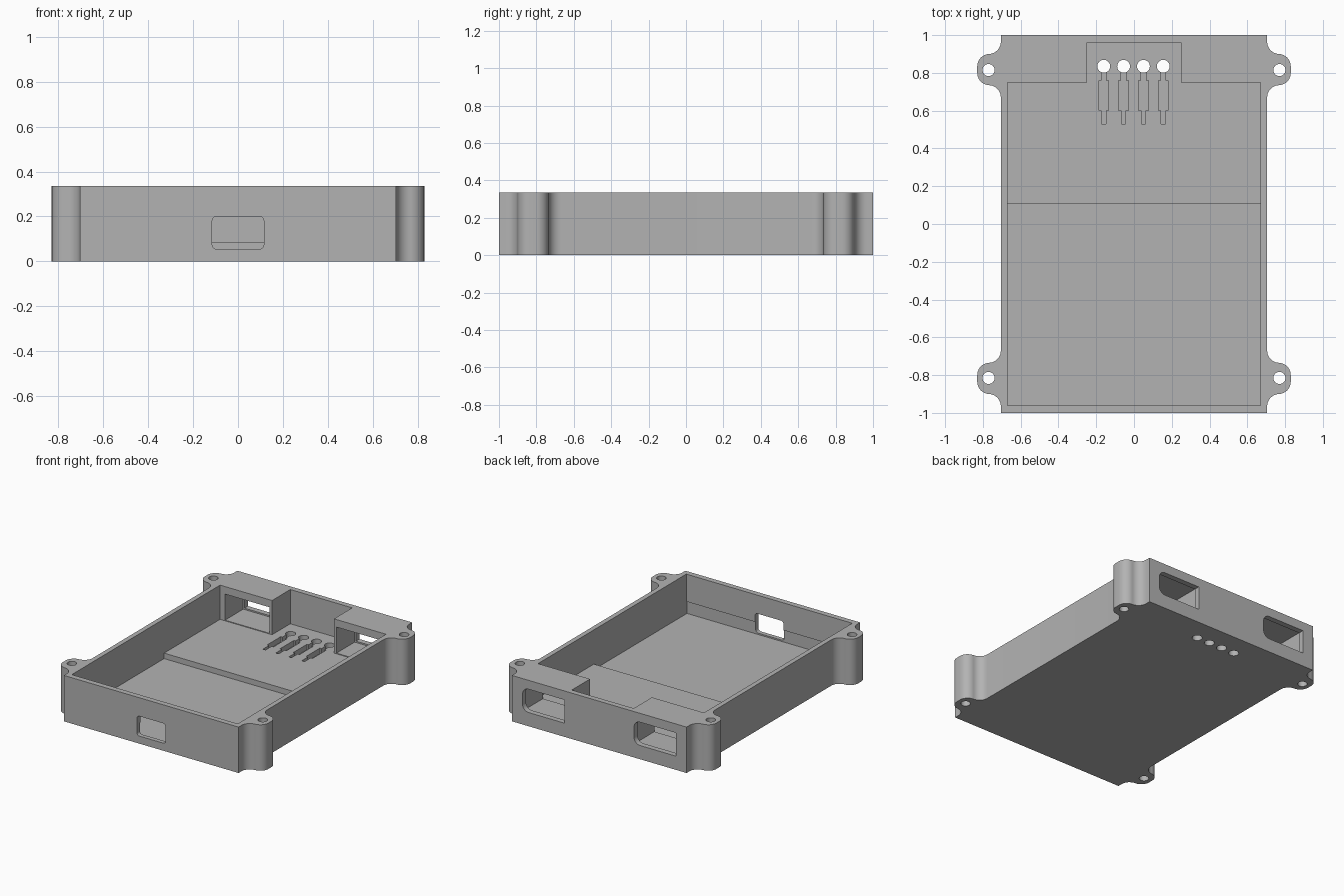
import bpy, bmesh
from math import sin, cos, radians

if "Cube" in bpy.data.objects:
    bpy.data.objects.remove(bpy.data.objects["Cube"], do_unlink=True)

H = 0.335          # tray height
W = 0.705          # half width of the outer walls
IN_X, IN_Y = 0.67, 0.96
FLOOR, STEP = 0.045, 0.085

plastic = bpy.data.materials.new("grey plastic")
plastic.use_nodes = True
grey = (0.45, 0.45, 0.45, 1)
plastic.diffuse_color = grey
bsdf = next(n for n in plastic.node_tree.nodes if n.type == 'BSDF_PRINCIPLED')
bsdf.inputs["Base Color"].default_value = grey


def arc(cx, cy, r, a0, a1, n=10):
    angles = [radians(a0 + (a1 - a0) * i / n) for i in range(n + 1)]
    return [(cx + r * cos(a), cy + r * sin(a)) for a in angles]


def rect(x0, x1, y0, y1):
    return [(x0, y0), (x1, y0), (x1, y1), (x0, y1)]


def rounded(x0, x1, y0, y1, r, left=True):
    """Rectangle with rounded right corners, and optionally left ones."""
    pts = arc(x1 - r, y0 + r, r, -90, 0) + arc(x1 - r, y1 - r, r, 0, 90)
    if left:
        return pts + arc(x0 + r, y1 - r, r, 90, 180) + arc(x0 + r, y0 + r, r, 180, 270)
    return pts + [(x0, y1), (x0, y0)]


def prism(name, pts, lo, hi, axis='z'):
    """Extrude a closed outline along z (x, y points) or y (x, z points)."""
    place = (lambda p, d: (p[0], p[1], d)) if axis == 'z' else (lambda p, d: (p[0], d, p[1]))
    bm = bmesh.new()
    base = bm.faces.new([bm.verts.new(place(p, lo)) for p in pts])
    ext = bmesh.ops.extrude_face_region(bm, geom=[base])
    move = (0, 0, hi - lo) if axis == 'z' else (0, hi - lo, 0)
    bmesh.ops.translate(bm, verts=[v for v in ext["geom"] if isinstance(v, bmesh.types.BMVert)], vec=move)
    bmesh.ops.recalc_face_normals(bm, faces=bm.faces)
    mesh = bpy.data.meshes.new(name)
    bm.to_mesh(mesh)
    bm.free()
    mesh.materials.append(plastic)
    obj = bpy.data.objects.new(name, mesh)
    bpy.context.collection.objects.link(obj)
    return obj


# Outer outline with four flared screw ears
quarter = ([(W, 1)] + arc(0.77, 0.965, 0.065, 180, 270) + arc(0.765, 0.835, 0.065, 90, 0)
           + arc(0.765, 0.80, 0.065, 0, -90) + arc(0.77, 0.67, 0.065, 90, 180))
side = quarter + [(x, -y) for x, y in reversed(quarter)]
outline = side + [(-x, y) for x, y in reversed(side)]
tray = prism("enclosure_tray", outline, 0, H)


def cut(name, pts, lo, hi, axis='z'):
    cutter = prism(name, pts, lo, hi, axis)
    cutter.hide_render = True
    mod = tray.modifiers.new(name, 'BOOLEAN')
    mod.operation, mod.solver, mod.object = 'DIFFERENCE', 'EXACT', cutter
    bpy.context.view_layer.objects.active = tray
    bpy.ops.object.modifier_apply(modifier=name)
    bpy.data.objects.remove(cutter, do_unlink=True)


# Cavity: low front floor, higher rear floor, notch between the rear blocks
cut("front_cavity", rect(-IN_X, IN_X, -IN_Y, 0.105), FLOOR, H + 0.1)
rear = [(-IN_X, 0.05), (IN_X, 0.05), (IN_X, 0.75), (0.25, 0.75),
        (0.25, IN_Y), (-0.25, IN_Y), (-0.25, 0.75), (-IN_X, 0.75)]
cut("rear_cavity", rear, STEP, H + 0.1)

# Shallow relief inside the front wall, and the front port
cut("front_relief", rect(-IN_X, IN_X, -IN_Y - 0.008, -0.9), FLOOR, 0.135)
cut("front_port", rounded(-0.115, 0.115, 0.055, 0.2, 0.02), -1.1, -0.9, 'y')

# Rear jack pockets with openings through the back wall
for x in (-0.63, 0.27):
    cut("jack_pocket", rect(x, x + 0.36, 0.09, 0.28), 0.7, IN_Y, 'y')
    cut("jack_opening", rounded(x + 0.01, x + 0.35, 0.1, 0.27, 0.05, False), 0.9, 1.1, 'y')

# Indicator lamp seats: through hole plus stepped channel in the rear floor
for i in range(4):
    x = -0.16 + i * 0.105
    channel = [(x + s * w, y) for s, order in ((1, 1), (-1, -1))
               for w, y in [(0.011, 0.53), (0.011, 0.6), (0.026, 0.6),
                            (0.026, 0.76), (0.013, 0.76), (0.013, 0.83)][::order]]
    cut("lamp_channel", channel, 0.045, 0.15)
    cut("lamp_hole", arc(x, 0.835, 0.034, 0, 345, 23), -0.1, 0.15)

# Screw holes through the ears
for sx in (-1, 1):
    for sy in (-1, 1):
        cut("screw_hole", arc(sx * 0.77, sy * 0.815, 0.032, 0, 345, 23), -0.1, H + 0.1)

bpy.ops.object.select_all(action='DESELECT')
tray.select_set(True)
bpy.context.view_layer.objects.active = tray
bpy.ops.object.shade_smooth_by_angle(angle=radians(30))
